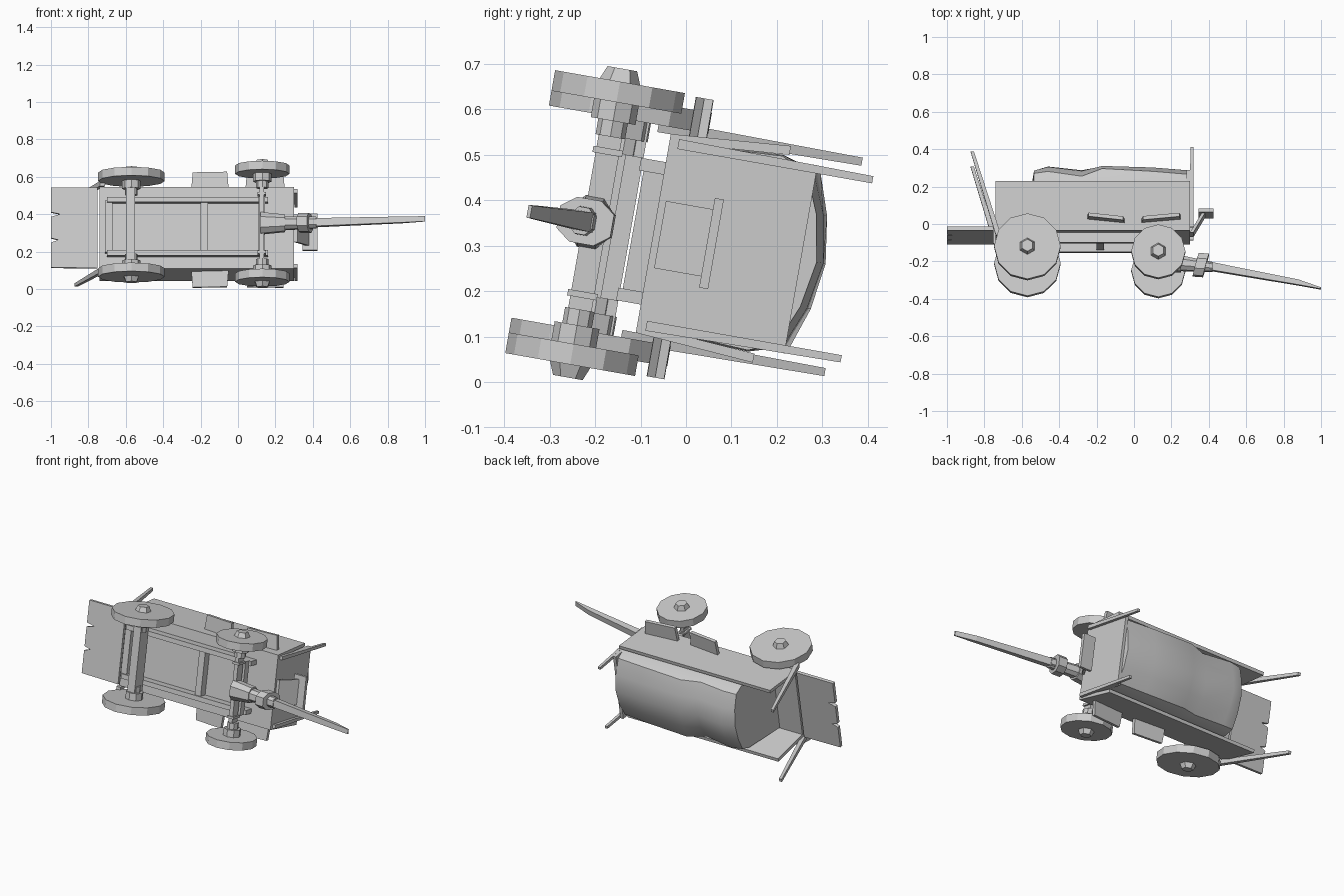
import bpy, bmesh
from math import radians, pi
from mathutils import Matrix, Vector

if "Cube" in bpy.data.objects:
    bpy.data.objects.remove(bpy.data.objects["Cube"])

# The wagon is built upright (x forward, z up), then laid on its side by M
M = Matrix.Translation((0, -0.2, 0.35)) @ Matrix.Rotation(radians(-100), 4, 'X')


def finish(name, bm, smooth=None):
    bmesh.ops.recalc_face_normals(bm, faces=bm.faces)
    me = bpy.data.meshes.new(name)
    bm.to_mesh(me)
    bm.free()
    ob = bpy.data.objects.new(name, me)
    bpy.context.collection.objects.link(ob)
    ob.matrix_world = M
    if smooth:
        bpy.ops.object.select_all(action='DESELECT')
        ob.select_set(True)
        bpy.context.view_layer.objects.active = ob
        bpy.ops.object.shade_smooth_by_angle(angle=radians(smooth))
    return ob


def loft(name, rings, smooth=None):
    """Skin a list of equal-length point rings and cap both ends."""
    bm = bmesh.new()
    vs = [[bm.verts.new(p) for p in r] for r in rings]
    n = len(vs[0])
    for a, b in zip(vs, vs[1:]):
        for i in range(n):
            bm.faces.new((a[i], a[(i + 1) % n], b[(i + 1) % n], b[i]))
    bm.faces.new(vs[0])
    bm.faces.new(vs[-1])
    return finish(name, bm, smooth)


def box(name, x, y, z):
    return loft(name, [[(a, y[0], z[0]), (a, y[1], z[0]), (a, y[1], z[1]), (a, y[0], z[1])] for a in x])


def stake(name, p, q, r0, r1):
    """Square upright from p to q."""
    return loft(name, [[(c[0] + i * r, c[1] + j * r, c[2]) for i, j in ((-1, -1), (1, -1), (1, 1), (-1, 1))]
                       for c, r in ((p, r0), (q, r1))])


def hexring(x, hw, z, hh, lean=0):
    return [(x + lean * b, hw * a, z + hh * b) for a, b in
            ((1, .45), (.5, 1), (-.5, 1), (-1, .45), (-1, -.45), (-.5, -1), (.5, -1), (1, -.45))]


def wheel(name, x, z, r, track, s):
    bm = bmesh.new()

    def drum(n, r1, r2, a, b):  # drum along y between a (radius r1) and b (radius r2)
        m = Matrix.Translation((x, s * (a + b) / 2, z)) @ Matrix.Rotation(-s * pi / 2, 4, 'X')
        bmesh.ops.create_cone(bm, cap_ends=True, segments=n, radius1=r1, radius2=r2, depth=b - a, matrix=m)
    drum(12, r, r, track - .023, track + .023)
    drum(6, .045, .033, track + .023, track + .052)
    drum(8, .05, .05, track - .065, track - .023)
    drum(8, .033, .033, track - .1, track - .065)
    finish(name, bm)


# Wheels
for s, side in ((1, "right"), (-1, "left")):
    wheel("front_wheel_" + side, .13, 0, .145, .293, s)
    wheel("rear_wheel_" + side, -.57, .033, .178, .26, s)

# Axles
box("front_axle", (.115, .14), (-.24, .24), (-.026, .026))
box("rear_axle", (-.6, -.55), (-.24, .24), (.0, .08))
for s in (1, -1):
    box("axle_collar", (.105, .15), (s * .16 - .007, s * .16 + .007), (-.033, .033))
box("front_bolster", (.11, .145), (-.16, .16), (.04, .08))

# Underframe rails and cross members
for s in (1, -1):
    box("frame_rail", (-.7, .16), (s * .145 - .014, s * .145 + .014), (.075, .13))
for x in (-.69, -.18):
    box("cross_member", (x - .02, x + .02), (-.14, .14), (.085, .13))

# Bed: floor, flared sides and front board
box("bed_floor", (-.74, .3), (-.22, .22), (.13, .15))
for s in (1, -1):
    loft("bed_side", [[(x, s * .203, .13), (x, s * .222, .13), (x, s * .242, .395), (x, s * .222, .395)]
                      for x in (-.74, .3)])
box("front_board", (.28, .3), (-.21, .21), (.13, .46))

# Lowered tailgate of three planks with notched ends
tail = [(-.75, -.218), (-1, -.218), (-1, -.085), (-.95, -.075), (-1, -.06),
        (-1, .055), (-.96, .065), (-1, .08), (-1, .215), (-.75, .218)]
loft("tailgate", [[(x, y, z) for x, y in tail] for z in (.13, .15)])

# Corner stakes
for s in (1, -1):
    stake("front_stake", (.307, s * .203, .15), (.31, s * .2, .585), .011, .008)
    stake("rear_stake", (-.725, s * .235, .1), (-.865, s * .235, .555), .014, .009)

# Side steps, slightly skewed
for s in (1, -1):
    for xa, xb, tilt in ((-.25, -.05, -.01), (.04, .25, .009)):
        loft("side_step", [[(a, s * .22, .19 + k * tilt - .01), (a + k * -.008, s * .312, .19 + k * tilt - .01),
                            (a + k * -.008, s * .312, .19 + k * tilt + .01), (a, s * .22, .19 + k * tilt + .01)]
                           for a, k in ((xa, -1), (xb, 1))])

# Driver's footboard and slanted support
loft("footboard_support", [[(.3, y, .145), (.318, y, .145), (.38, y, .25), (.362, y, .25)] for y in (-.075, .075)])
box("footboard", (.345, .425), (-.1, .1), (.25, .27))

# Draw bar: hitch block, neck, collar and pole
loft("hitch_block", [hexring(.12, .058, -.01, .045), hexring(.25, .045, -.01, .045)])
loft("hitch_neck", [hexring(.25, .035, -.01, .04), hexring(.42, .03, -.03, .025)])
loft("hitch_collar", [hexring(.33, .05, -.018, .06, .016), hexring(.385, .05, -.022, .06, .016)])
loft("draw_pole", [[(x, a * w, z + b * h) for a, b in ((1, 1), (-1, 1), (-1, -1), (1, -1))]
                   for x, w, z, h in ((.38, .022, -.022, .022), (.88, .016, -.115, .014), (1, .014, -.147, .004))])

# Canvas over the load: x, half width, shoulder height, ridge height
rings = []
for x, w, sh, top in ((.283, .205, .44, .495), (.1, .208, .455, .51), (-.17, .208, .47, .515), (-.28, .2, .43, .495),
                      (-.46, .205, .455, .515), (-.535, .2, .445, .49)):
    b = x - .05 if x < -.5 else x  # back face slopes to the floor
    half = [(b, w, .15), (x, w + .012, .38), (x, w - .015, sh), (x, w * .5, (sh + 2 * top) / 3), (x, 0, top)]
    rings.append(half + [(p[0], -p[1], p[2]) for p in reversed(half[:-1])])
loft("canvas_cover", rings, 40)
